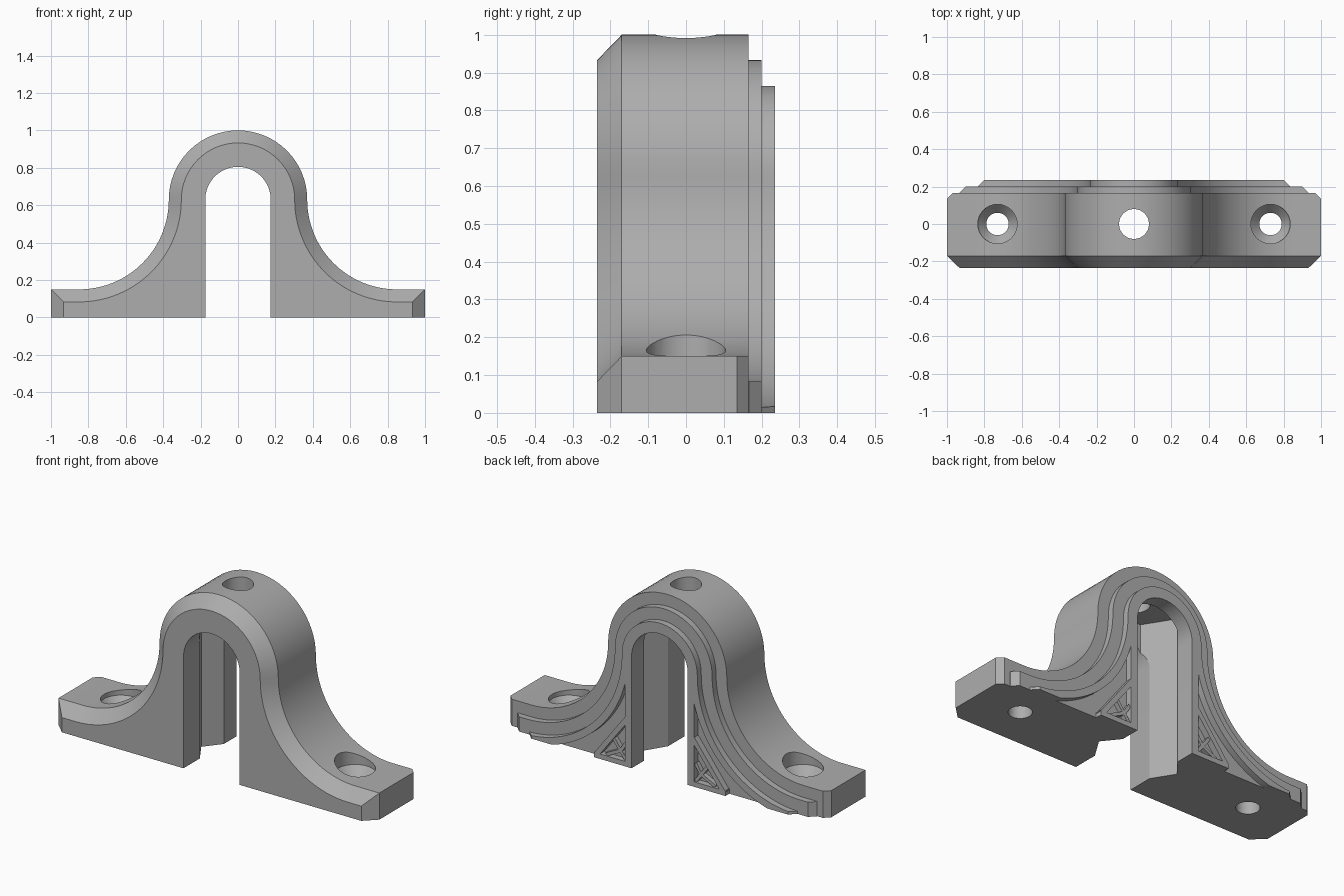
import bpy, bmesh, math
from mathutils import Vector

cube = bpy.data.objects.get("Cube")
if cube:
    bpy.data.objects.remove(cube, do_unlink=True)

grey = bpy.data.materials.new("plain_grey")
grey.use_nodes = True
COLOR = (0.42, 0.42, 0.42, 1)
grey.diffuse_color = COLOR
grey.node_tree.nodes["Principled BSDF"].inputs["Base Color"].default_value = COLOR

AXIS = 0.63        # height of the arch centre
SLOT = 0.175       # half width of the slot
FLARE = 0.85       # x of the concave arc centre


def arc(cx, cz, r, a0, a1, n=32):
    angles = [math.radians(a0 + (a1 - a0) * i / n) for i in range(n + 1)]
    return [(cx + r * math.cos(a), cz + r * math.sin(a)) for a in angles]


def outline(inset):
    """Arched bracket silhouette with its outer edge moved inwards."""
    end = 1 - inset
    half = [(end, 0), (end, 0.15 - inset)] + arc(FLARE, AXIS, 0.48 + inset, 270, 180)
    crown = arc(0, AXIS, 0.37 - inset, 0, 180)[1:-1]
    mirrored = [(-x, z) for x, z in reversed(half)]
    slot = [(-SLOT, 0)] + arc(0, AXIS, SLOT, 180, 0) + [(SLOT, 0)]
    return half + crown + mirrored + slot


def finish(name, bm):
    bmesh.ops.recalc_face_normals(bm, faces=bm.faces)
    mesh = bpy.data.meshes.new(name)
    bm.to_mesh(mesh)
    bm.free()
    mesh.materials.append(grey)
    obj = bpy.data.objects.new(name, mesh)
    bpy.context.collection.objects.link(obj)
    return obj


def loft(name, sections, corner=None, vertical=False):
    """Bridge equal sections; corner is the (x, y) of a 45 degree end cut."""
    bm = bmesh.new()
    rings = []
    for level, pts in sections:
        rings.append([bm.verts.new((a, b, level) if vertical else (a, level, b))
                      for a, b in pts])
    n = len(rings[0])
    for low, high in zip(rings, rings[1:]):
        for i in range(n):
            j = (i + 1) % n
            bm.faces.new((low[i], low[j], high[j], high[i]))
    bm.faces.new(rings[0])
    bm.faces.new(rings[-1])
    if corner:
        for side in (-1, 1):
            geom = bm.verts[:] + bm.edges[:] + bm.faces[:]
            bmesh.ops.bisect_plane(bm, geom=geom, clear_outer=True,
                                   plane_co=(side * corner[0], corner[1], 0),
                                   plane_no=Vector((side, 1, 0)).normalized())
            rim = [e for e in bm.edges if e.is_boundary]
            bmesh.ops.holes_fill(bm, edges=rim, sides=0)
    return finish(name, bm)


def cut(target, cutter):
    cutter.hide_render = True
    mod = target.modifiers.new("cut", "BOOLEAN")
    mod.operation = "DIFFERENCE"
    mod.solver = "EXACT"
    mod.object = cutter
    bpy.context.view_layer.objects.active = target
    bpy.ops.object.modifier_apply(modifier=mod.name)
    bpy.data.objects.remove(cutter, do_unlink=True)


def turned(name, x, steps):
    """Vertical round cutter from (z, radius) steps."""
    return loft(name, [(z, arc(x, 0, r, 0, 348.75, 31)) for z, r in steps],
                vertical=True)


def bar(name, a, b, width, y0, y1):
    """Straight rib between two points on the back face."""
    a, b = Vector(a), Vector(b)
    d = (b - a).normalized() * width / 2
    n = Vector((-d.y, d.x))
    pts = [tuple(p) for p in (a + n, b + n, b - n, a - n)]
    return loft(name, [(y0, pts), (y1, pts)])


# main body with front chamfer, and two stepped mouldings on the back
body = loft("bracket_body", [(-0.235, outline(0.067)), (-0.17, outline(0)),
                             (0.165, outline(0))], (0.97, 0.165))
middle = loft("middle_moulding", [(0.165, outline(0.067)), (0.2, outline(0.067))],
              (0.9, 0.2))
inner = loft("inner_moulding", [(0.2, outline(0.135)), (0.235, outline(0.135))],
             (0.8, 0.235))

# six-sided pocket inside the slot, closed at the top
half_hex = [(0.15, -0.13), (0.25, 0.03), (0.15, 0.155)]
hexagon = half_hex + [(-x, y) for x, y in reversed(half_hex)]
cut(body, loft("pocket_cutter", [(-0.1, hexagon), (0.88, hexagon)], vertical=True))

# set-screw hole in the crown and countersunk mounting holes
cut(body, turned("crown_cutter", 0, [(0.8, 0.08), (1.1, 0.08)]))
for side in (-1, 1):
    cut(body, turned("mount_cutter", side * 0.73,
                     [(-0.1, 0.06), (0.075, 0.06), (0.125, 0.105), (0.4, 0.105)]))

# recessed web panels with ribbed triangles beside the slot
for side, label in ((1, "left"), (-1, "right")):
    sweep = arc(FLARE, AXIS, 0.655, 194.2, 262.9, 24) + [(0.215, -0.02)]
    panel = [(side * x, z) for x, z in sweep]
    cut(inner, loft("panel_cutter", [(0.19, panel), (0.25, panel)]))
    ribs = [((0.205, 0.27), (0.40, 0.014), 0.028, 0.235),
            ((0.2, 0.014), (0.41, 0.014), 0.028, 0.235),
            ((0.21, 0.02), (0.3, 0.14), 0.018, 0.225),
            ((0.215, 0.13), (0.25, 0.075), 0.018, 0.225),
            ((0.25, 0.075), (0.34, 0.03), 0.018, 0.225)]
    for i, (a, b, width, top) in enumerate(ribs):
        bar(f"{label}_web_rib_{i + 1}", (side * a[0], a[1]), (side * b[0], b[1]),
            width, 0.2, top)

# smooth the curves, keep the edges crisp
bpy.ops.object.select_all(action="DESELECT")
for obj in (body, middle, inner):
    obj.select_set(True)
bpy.context.view_layer.objects.active = body
bpy.ops.object.shade_smooth_by_angle(angle=math.radians(25))
